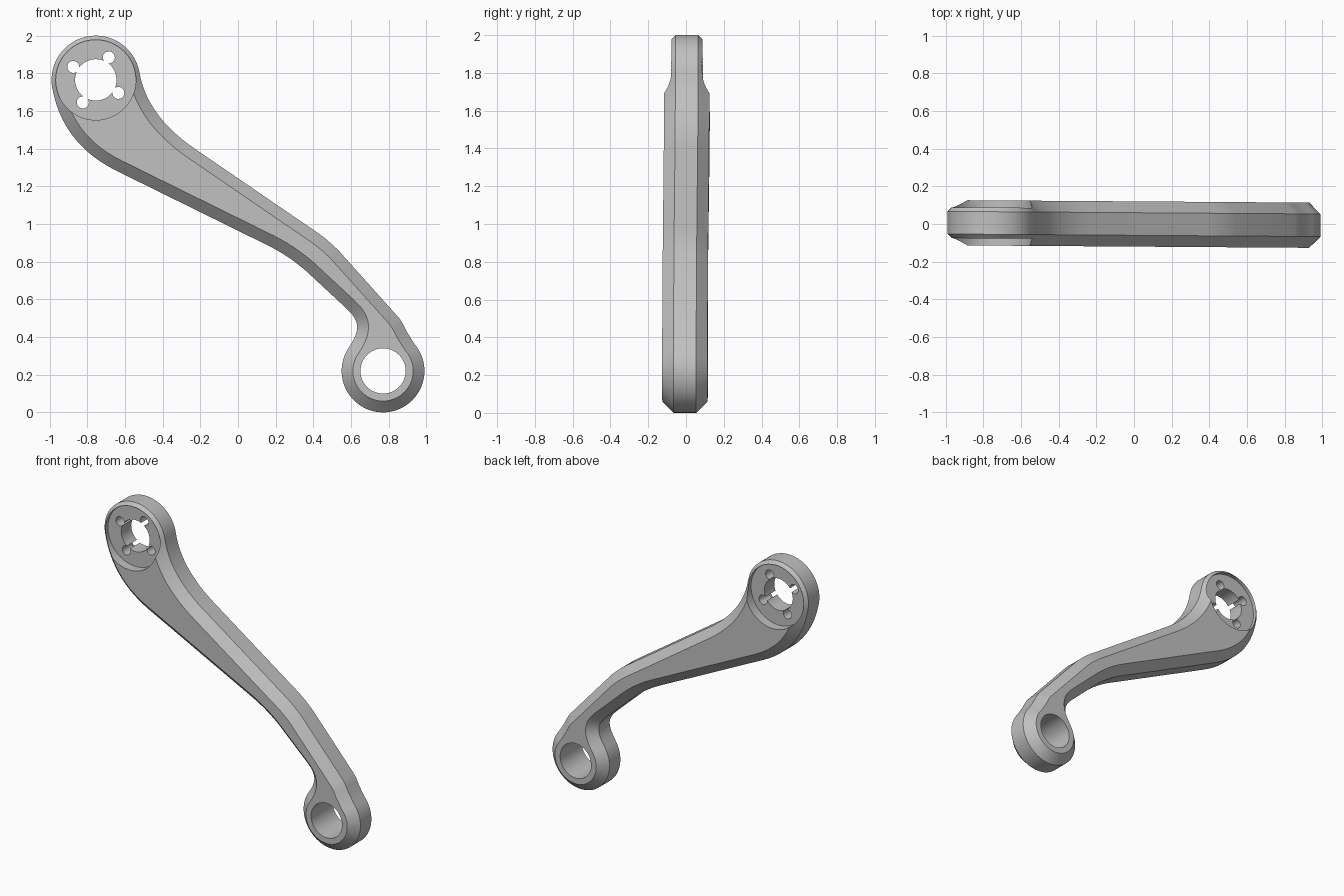
import bpy, bmesh
from math import sin, cos, pi, radians
from mathutils import Vector
from mathutils.geometry import interpolate_bezier

cube = bpy.data.objects.get("Cube")
if cube:
    bpy.data.objects.remove(cube, do_unlink=True)

HEAD, HEAD_R = Vector((-0.755, 1.765)), 0.235
EYE, EYE_R = Vector((0.77, 0.22)), 0.22
HALF, CHAMFER = 0.12, 0.06

grey = bpy.data.materials.new("plain grey")
grey.use_nodes = True
colour = (0.53, 0.53, 0.53, 1)
grey.diffuse_color = colour
grey.node_tree.nodes["Principled BSDF"].inputs["Base Color"].default_value = colour


def arc(centre, radius, start, end, steps):
    angles = [radians(start + (end - start) * i / steps) for i in range(steps + 1)]
    return [centre + radius * Vector((cos(a), sin(a))) for a in angles]


def bend(a, control, b, steps=10):
    a, c, b = Vector(a), Vector(control), Vector(b)
    return interpolate_bezier(a, a.lerp(c, 2 / 3), b.lerp(c, 2 / 3), b, steps)


def inset(points, distance):
    """Shift a clockwise outline inwards with mitred corners."""
    result = []
    for i, p in enumerate(points):
        d1 = (p - points[i - 1]).normalized()
        d2 = (points[(i + 1) % len(points)] - p).normalized()
        n1, n2 = Vector((d1.y, -d1.x)), Vector((d2.y, -d2.x))
        result.append(p + (n1 + n2) * distance / (1 + n1.dot(n2)))
    return result


def loft(name, layers):
    """Join outlines in the x-z plane, each at its own y, into a solid."""
    bm = bmesh.new()
    rings = [[bm.verts.new((p.x, y, p.y)) for p in pts] for pts, y in layers]
    for low, high in zip(rings, rings[1:]):
        for i in range(len(low)):
            bm.faces.new((low[i - 1], low[i], high[i], high[i - 1]))
    bm.faces.new(rings[0])
    bm.faces.new(rings[-1])
    bmesh.ops.recalc_face_normals(bm, faces=bm.faces)
    mesh = bpy.data.meshes.new(name)
    bm.to_mesh(mesh)
    bm.free()
    mesh.materials.append(grey)
    obj = bpy.data.objects.new(name, mesh)
    bpy.context.collection.objects.link(obj)
    return obj


def drill(target, centre, radius, y0, y1, steps=64):
    """Cut a round hole along y."""
    circle = arc(centre, radius, 0, 360, steps)[:-1]
    cutter = loft("drill_cutter", [(circle, y0), (circle, y1)])
    cutter.hide_render = True
    mod = target.modifiers.new("hole", "BOOLEAN")
    mod.operation, mod.solver, mod.object = "DIFFERENCE", "EXACT", cutter
    bpy.context.view_layer.objects.active = target
    bpy.ops.object.modifier_apply(modifier=mod.name)
    bpy.data.objects.remove(cutter, do_unlink=True)


# Clockwise outline: head, upper edge, eye, neck, lower edge
outline = arc(HEAD, HEAD_R, 190, 10, 40)
outline += bend(outline[-1], (-0.484, 1.574), (-0.23, 1.40), 14)[1:]
outline += bend((0.378, 0.984), (0.47, 0.925), (0.537, 0.856))
outline += bend((0.856, 0.50), (0.875, 0.475), (0.895, 0.43), 4)
eye_arc = arc(EYE, EYE_R, 41, -214, 48)
outline += eye_arc
outline += interpolate_bezier(eye_arc[-1], Vector((0.655, 0.443)),
                              Vector((0.645, 0.487)), Vector((0.574, 0.553)), 12)[1:]
outline += bend((0.362, 0.75), (0.27, 0.83), (0.165, 0.883))
outline += bend((-0.644, 1.282), (-0.933, 1.424), outline[0], 14)[:-1]
outline = [Vector(p[:2]) for p in outline]

# Chamfered arm body
face = inset(outline, CHAMFER)
edge = HALF - CHAMFER
arm = loft("crank_arm", [(face, -HALF), (outline, -edge), (outline, edge), (face, HALF)])

# Eye bore, shallow round recess on both sides, and hub hole with four notches
drill(arm, EYE, 0.12, -1, 1)
for side in (-1, 1):
    drill(arm, HEAD, 0.213, side * 0.055, side * 0.5)
drill(arm, HEAD, 0.11, -1, 1)
for k in range(4):
    a = radians(60) + k * pi / 2
    drill(arm, HEAD + 0.138 * Vector((cos(a), sin(a))), 0.032, -1, 1, 24)

# Slight lean of the whole arm across its length
for v in arm.data.vertices:
    v.co.y -= 0.007 * v.co.x

bpy.ops.object.select_all(action="DESELECT")
arm.select_set(True)
bpy.context.view_layer.objects.active = arm
bpy.ops.object.shade_smooth_by_angle(angle=radians(25))
